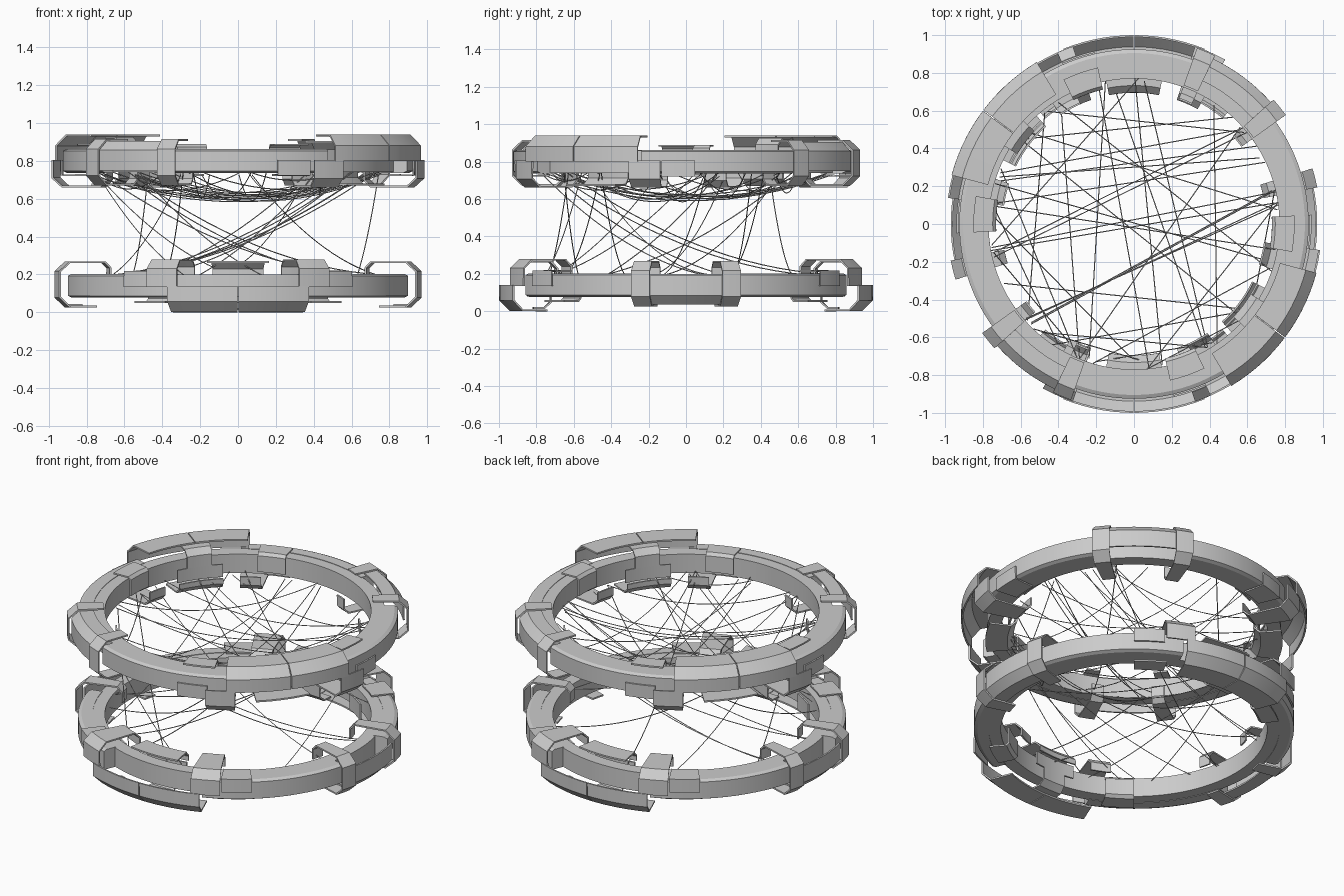
import bpy, bmesh, math, random

if "Cube" in bpy.data.objects:
    bpy.data.objects.remove(bpy.data.objects["Cube"])

random.seed(11)


def sweep(name, profile, a0, a1, flip, closed=False, thick=0.01):
    """Sweep an (r, z) profile round the z axis; the upper ring is the lower one mirrored and turned."""
    full = abs(a1 - a0) >= 360
    n = max(2, round(abs(a1 - a0) / 3))
    turn = 53 if flip else 0
    bm = bmesh.new()
    rows = []
    for i in range(n if full else n + 1):
        a = math.radians(a0 + (a1 - a0) * i / n + turn)
        rows.append([bm.verts.new((r * math.cos(a), r * math.sin(a), 0.94 - z if flip else z))
                     for r, z in profile])
    m = len(profile)
    for i in range(n):
        p, q = rows[i], rows[(i + 1) % len(rows)]
        for j in range(m if closed else m - 1):
            k = (j + 1) % m
            bm.faces.new((p[j], q[j], q[k], p[k]))
    if closed and not full:
        bm.faces.new(rows[0])
        bm.faces.new(rows[-1][::-1])
    bmesh.ops.recalc_face_normals(bm, faces=bm.faces)
    me = bpy.data.meshes.new(name)
    bm.to_mesh(me)
    bm.free()
    ob = bpy.data.objects.new(name, me)
    bpy.context.collection.objects.link(ob)
    bpy.ops.object.select_all(action='DESELECT')
    ob.select_set(True)
    bpy.context.view_layer.objects.active = ob
    if not closed:
        s = ob.modifiers.new("thickness", 'SOLIDIFY')
        s.thickness = thick
        s.offset = 0
        bpy.ops.object.modifier_apply(modifier=s.name)
    bpy.ops.object.shade_smooth_by_angle(angle=math.radians(15))
    return ob


# Cross-sections as (radius, height), written for the lower ring
CORE = [(.77, .08), (.85, .08), (.85, .20), (.77, .20)]
BAND = [(.84, .077), (.905, .077), (.925, .087), (.925, .193), (.905, .203), (.84, .203)]
ARMOUR = [(.80, .005), (.94, .005), (.995, .06), (.995, .14)]
CLAMP = [(.705, .17), (.705, .235), (.735, .265), (.93, .265), (.985, .215),
         (.985, .08), (.93, .03), (.78, .03)]
COVER = [(.84, .04), (.92, .04), (.965, .085), (.965, .19)]
BRACKET = [(.70, .19), (.70, .24), (.735, .275), (.94, .275), (.99, .23), (.99, .135)]
SLEEVE_IN = [(.85, .055), (.75, .055), (.735, .07), (.735, .17)]
SLEEVE_OUT = [(.935, .135), (.935, .215), (.80, .215)]
INNER_TOP = [(.86, .265), (.735, .265), (.70, .23), (.70, .20)]
INNER_HOOK = [(.82, .018), (.76, .018), (.725, .05), (.725, .12)]
INNER_SKIRT = [(.725, .12), (.725, .20)]

for flip in (False, True):
    pre = "upper_" if flip else "lower_"
    sweep(pre + "ring_core", CORE, 0, 360, flip, closed=True)

    for side in (90, 270):
        # Outer band segments on both sides of each armour plate
        sweep(pre + "ring_band", BAND, side + 22, side + 76, flip, closed=True)
        sweep(pre + "ring_band", BAND, side - 76, side - 22, flip, closed=True)
        # Plates on the inside of the ring
        sweep(pre + "inner_plate", INNER_TOP, side - 11, side + 11, flip)
        sweep(pre + "inner_hook", INNER_HOOK, side - 6, side + 6, flip)
        sweep(pre + "inner_skirt", INNER_SKIRT, side - 11, side + 11, flip)
        for s in (-1, 1):
            # Two-part armour plate with brackets and sleeves at its ends
            sweep(pre + "armour_plate", ARMOUR, side + s * .15, side + s * 22, flip)
            sweep(pre + "bracket", BRACKET, side + s * 19, side + s * 29, flip)
            sweep(pre + "sleeve_inner", SLEEVE_IN, side + s * 27, side + s * 40, flip)
            sweep(pre + "sleeve_outer", SLEEVE_OUT, side + s * 29, side + s * 40, flip)

    for side in (0, 180):
        # Clamp pair with a cover between
        sweep(pre + "clamp_cover", COVER, side - 12, side + 12, flip)
        for s in (-14.3, 14.3):
            sweep(pre + "clamp", CLAMP, side + s - 3, side + s + 3, flip)

# Sagging cables strung across the upper ring and between the rings
cables = bpy.data.curves.new("cables", 'CURVE')
cables.dimensions = '3D'
cables.bevel_depth = 0.0028
cables.bevel_resolution = 0


def cable(a, za, b, zb, sag):
    n = 16
    ra, rb = random.uniform(.75, .78), random.uniform(.75, .78)
    p = (ra * math.cos(a), ra * math.sin(a), za)
    q = (rb * math.cos(b), rb * math.sin(b), zb)
    sp = cables.splines.new('POLY')
    sp.points.add(n)
    for i in range(n + 1):
        t = i / n
        x, y, z = (p[k] + (q[k] - p[k]) * t for k in range(3))
        sp.points[i].co = (x, y, z - 4 * sag * t * (1 - t), 1)


anchors = [10, 30, 42, 60, 85, 100, 125, 140, 160, 174, 190, 200, 225, 235, 250, 278, 300, 322, 345]


def pick():
    return math.radians(random.choice(anchors) + random.uniform(-5, 5))


for i in range(42):
    a, b = pick(), pick()
    while abs(math.sin((a - b) / 2)) < .35:
        b = pick()
    span = abs(math.sin((a - b) / 2))
    if i < 22:
        cable(a, random.uniform(.72, .76), b, random.uniform(.72, .76), .14 * span)
    else:
        cable(a, random.uniform(.72, .76), b, random.uniform(.17, .2), .12 * span)

bpy.context.collection.objects.link(bpy.data.objects.new("cables", cables))
